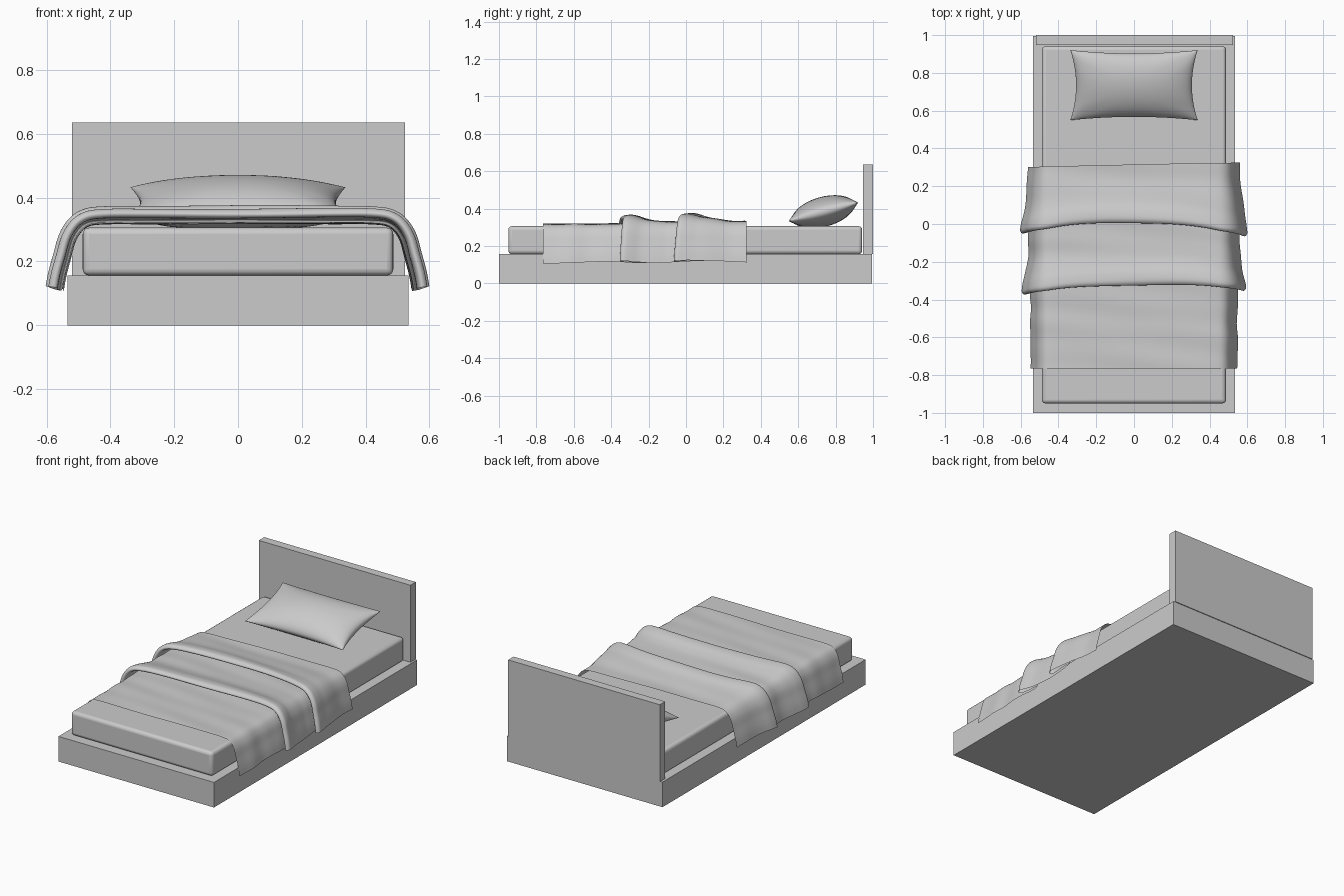
import bpy, math

if "Cube" in bpy.data.objects:
    bpy.data.objects.remove(bpy.data.objects["Cube"])


def box(name, lo, hi, bevel=0.0):
    bpy.ops.mesh.primitive_cube_add(size=1, location=[(a + b) / 2 for a, b in zip(lo, hi)])
    ob = bpy.context.object
    ob.name = name
    ob.scale = [b - a for a, b in zip(lo, hi)]
    bpy.ops.object.transform_apply(location=False, rotation=False, scale=True)
    if bevel:
        m = ob.modifiers.new("round", 'BEVEL')
        m.width, m.segments = bevel, 4
        bpy.ops.object.shade_smooth_by_angle(angle=math.radians(40))
    return ob


def grid_faces(nu, nv, start=0, flip=False):
    faces = []
    for i in range(nu - 1):
        for j in range(nv - 1):
            a = start + i * nv + j
            f = (a, a + nv, a + nv + 1, a + 1)
            faces.append(f[::-1] if flip else f)
    return faces


def mesh_object(name, verts, faces):
    me = bpy.data.meshes.new(name)
    me.from_pydata(verts, [], faces)
    me.shade_smooth()
    ob = bpy.data.objects.new(name, me)
    bpy.context.collection.objects.link(ob)
    return ob


def spline(pts, steps):
    """Catmull-Rom curve through 2D points."""
    p = [pts[0]] + pts + [pts[-1]]
    out = []
    for k in range(1, len(p) - 2):
        for s in range(steps):
            t = s / steps
            out.append(tuple(0.5 * (2 * b + (c - a) * t + (2 * a - 5 * b + 4 * c - d) * t * t
                                    + (3 * b - a - 3 * c + d) * t ** 3)
                             for a, b, c, d in zip(*p[k - 1:k + 3])))
    return out + [pts[-1]]


# Bed frame, headboard and mattress
box("bed_base", (-0.535, -1, 0), (0.535, 0.995, 0.156))
box("headboard", (-0.52, 0.947, 0.156), (0.523, 1.0, 0.635))
box("mattress", (-0.487, -0.95, 0.156), (0.487, 0.942, 0.306), 0.02)

# Pillow: two bulging grids with pinched edges, leaning back
N = 41
tilt = math.radians(15)
verts, faces = [], []
for side in (1, -1):
    faces += grid_faces(N, N, len(verts), side < 0)
    for i in range(N):
        for j in range(N):
            u = math.sin(math.pi / 2 * (2 * i / (N - 1) - 1))
            v = math.sin(math.pi / 2 * (2 * j / (N - 1) - 1))
            x = 0.337 * u * (1 - 0.09 * (1 - v * v))
            y = 0.192 * v * (1 - 0.10 * (1 - u * u))
            h = 0.08 * max(0, 1 - u * u) ** 0.45 * max(0, 1 - v * v) ** 0.55
            h *= 1 + 0.05 * math.sin(14 * math.atan2(v, u)) * u * u * v * v
            h *= side
            z = 0.383 + y * math.sin(tilt) + h * math.cos(tilt)
            verts.append((x, 0.735 + y * math.cos(tilt) - h * math.sin(tilt), max(z, 0.307)))
pillow = mesh_object("pillow", verts, faces)
weld = pillow.modifiers.new("seam", 'WELD')
weld.merge_threshold = 0.0003

# Blanket: lengthwise profile with two overlapping folds (y, height above the mattress)
fold = [(0.07, 0.003), (0.12, 0.006), (0.135, 0.012), (0.10, 0.017), (0.04, 0.017),
        (0.008, 0.020), (0.0, 0.033), (0.02, 0.046), (0.06, 0.042), (0.11, 0.028), (0.17, 0.016)]
profile = [(-0.765, 0.0), (-0.6, 0.0), (-0.45, 0.0)]
profile += [(-0.325 + y, h) for y, h in fold]
profile += [(-0.08, 0.012)]
profile += [(0.005 + y, h + 0.009) for y, h in fold]
profile += [(0.24, 0.016), (0.315, 0.014)]
profile = spline(profile, 8)

# Blanket: crosswise drape over the mattress edges (x, z), mirrored
half = [(0.0, 0.319), (0.15, 0.319), (0.3, 0.319), (0.42, 0.318), (0.475, 0.308),
        (0.507, 0.27), (0.525, 0.21), (0.54, 0.155), (0.548, 0.112)]
drape = spline([(-x, z) for x, z in half[:0:-1]] + half, 6)
verts = []
for i, (x, z) in enumerate(drape):
    a, b = drape[max(i - 1, 0)], drape[min(i + 1, len(drape) - 1)]
    dx, dz = b[0] - a[0], b[1] - a[1]
    d = math.hypot(dx, dz)
    nx, nz = -dz / d, dx / d
    t = x / 0.55
    hang = max(0.0, (0.31 - z) / 0.2)
    for y, h in profile:
        w1 = math.exp(-((y + 0.28) / 0.12) ** 2)
        w2 = math.exp(-((y - 0.05) / 0.14) ** 2)
        shift = w1 * (0.012 * t - 0.045 * t ** 4) + w2 * (-0.07 * abs(t) ** 3 - 0.008 * t)
        shift += 0.012 * t * max(0, y) / 0.315
        ripple = 0.002 * math.sin(42 * y + 2 * t) + 0.002 * math.sin(9 * x + 25 * y)
        ripple += 0.003 * hang * math.sin(23 * y + 4 * t)
        hh = max(h + 0.6 * ripple, -0.006)
        zz = z + nz * hh + 0.005 * hang * math.sin(11 * y)
        verts.append((x + nx * hh, y + shift, zz))
mesh_object("blanket", verts, grid_faces(len(drape), len(profile)))
